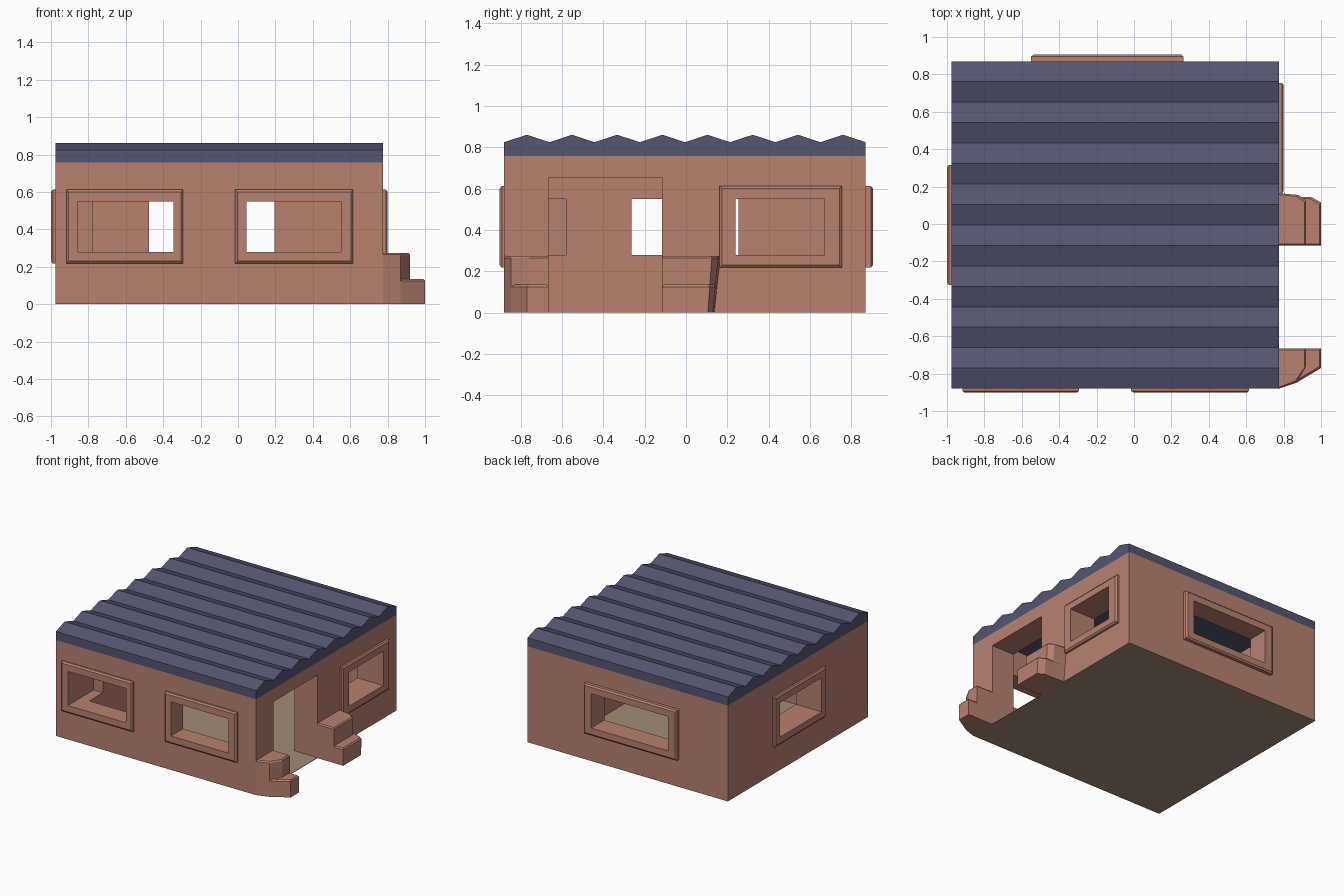
import bpy, bmesh
from mathutils import Vector

if "Cube" in bpy.data.objects:
    bpy.data.objects.remove(bpy.data.objects["Cube"])


def material(name, rgb):
    m = bpy.data.materials.new(name)
    m.diffuse_color = (*rgb, 1)
    m.use_nodes = True
    m.node_tree.nodes["Principled BSDF"].inputs["Base Color"].default_value = m.diffuse_color
    return m


CLAY = material("clay", (0.48, 0.22, 0.16))
ROOF = material("roof_blue", (0.09, 0.09, 0.165))
TAN = material("floor_tan", (0.36, 0.26, 0.18))

X0, X1, Y0, Y1, H = -0.975, 0.775, -0.88, 0.87, 0.757
TX, TY = 0.2, 0.13          # wall thickness along x and y


def finish(name, bm, mat):
    bmesh.ops.recalc_face_normals(bm, faces=bm.faces[:])
    me = bpy.data.meshes.new(name)
    bm.to_mesh(me)
    bm.free()
    ob = bpy.data.objects.new(name, me)
    bpy.context.collection.objects.link(ob)
    if mat:
        me.materials.append(mat)
    return ob


def loft(name, loops, mat, ring=False):
    """Skin equal-length loops; cap the ends, or close into a ring."""
    bm = bmesh.new()
    vs = [[bm.verts.new(p) for p in loop] for loop in loops]
    n = len(vs[0])
    pairs = list(zip(vs, vs[1:])) + ([(vs[-1], vs[0])] if ring else [])
    for a, b in pairs:
        for i in range(n):
            j = (i + 1) % n
            bm.faces.new((a[i], a[j], b[j], b[i]))
    if not ring:
        bm.faces.new(vs[0])
        bm.faces.new(vs[-1])
    return finish(name, bm, mat)


def box(name, x0, x1, y0, y1, z0, z1, mat=None):
    base = [(x0, y0), (x1, y0), (x1, y1), (x0, y1)]
    return loft(name, [[(x, y, z) for x, y in base] for z in (z0, z1)], mat)


def cut(target, cutter):
    cutter.hide_render = True
    mod = target.modifiers.new("cut", 'BOOLEAN')
    mod.operation, mod.solver, mod.object = 'DIFFERENCE', 'EXACT', cutter
    bpy.context.view_layer.objects.active = target
    bpy.ops.object.modifier_apply(modifier=mod.name)
    bpy.data.objects.remove(cutter)


# Floor and hollow walls
box("floor", X0, X1, Y0, Y1, 0, 0.004, TAN)
walls = box("walls", X0, X1, Y0, Y1, 0.004, H, CLAY)
cut(walls, box("room", X0 + TX, X1 - TX, Y0 + TY, Y1 - TY, -0.1, 1))
cut(walls, box("doorway", 0.4, 1.1, -0.665, -0.115, -0.1, 0.655))

# Each window: wall plane, outward axis, outer span, inner span, frame depth
WINDOWS = {
    "front_left": (Y0, "-y", (-0.918, -0.293), (-0.855, -0.345), 0.022),
    "front_right": (Y0, "-y", (-0.015, 0.615), (0.045, 0.55), 0.022),
    "back": (Y1, "+y", (-0.55, 0.265), (-0.475, 0.195), 0.035),
    "left": (X0, "-x", (-0.325, 0.315), (-0.265, 0.255), 0.025),
    "right": (X1, "+x", (0.163, 0.755), (0.24, 0.67), 0.025),
}
for name, (plane, axis, outer, inner, depth) in WINDOWS.items():
    sign = -1 if axis[0] == "-" else 1

    def rect(span, z0, z1, d, inset=0.0):
        a, b = span[0] + inset, span[1] - inset
        p = plane + sign * d
        pts = [(a, z0 + inset), (b, z0 + inset), (b, z1 - inset), (a, z1 - inset)]
        return [Vector((u, p, z)) if axis[1] == "y" else Vector((p, u, z)) for u, z in pts]

    zi, zo = (0.28, 0.55), (0.218, 0.613)
    cut(walls, loft("hole", [rect(inner, *zi, -0.3), rect(inner, *zi, 0.1)], None))
    # Chamfered surround
    loft(name + "_window_frame", [
        rect(outer, *zo, -0.005), rect(outer, *zo, depth - 0.01),
        rect(outer, *zo, depth, 0.012), rect(inner, *zi, depth),
        rect(inner, *zi, -0.005)], CLAY, ring=True)

# Corrugated roof: zigzag profile run along x
N = 16
profile = [(Y0 + (Y1 - Y0) * i / N, 0.825 + 0.036 * (i % 2)) for i in range(N + 1)]
profile += [(Y1, H), (Y0, H)]
loft("corrugated_roof", [[(x, y, z) for y, z in profile] for x in (X0, X1)], ROOF)


# Stepped buttresses beside the doorway
def buttress(name, bottom, top, z):
    def level(pts, h, s=0.0):
        cx, cy = 0.85, sum(p[1] for p in pts) / len(pts)
        return [(x if x < 0.79 else x - s, y + (s if y < cy else -s), h) for x, y in pts]
    loft(name, [level(bottom, 0), level(top, z - 0.01), level(top, z, 0.008)], CLAY)


near_low = [(X1, -0.665), (X1, -0.88), (0.87, -0.848), (1.0, -0.77), (1.0, -0.665)]
near_high = [(X1, -0.665), (X1, -0.88), (0.87, -0.848), (0.92, -0.76), (0.92, -0.665)]
buttress("near_lower_step", near_low, near_low, 0.135)
buttress("near_upper_step", near_high, near_high, 0.275)


def far(x_mid, x_end, y_wall, y_mid, y_end):
    return [(X1, -0.115), (X1, y_wall), (x_mid, y_mid), (x_end, y_end), (x_end, -0.115)]


buttress("far_lower_step", far(0.95, 1.0, 0.135, 0.13, 0.105),
         far(0.95, 1.0, 0.15, 0.143, 0.115), 0.135)
buttress("far_upper_step", far(0.88, 0.92, 0.137, 0.132, 0.105),
         far(0.88, 0.92, 0.165, 0.155, 0.125), 0.275)
